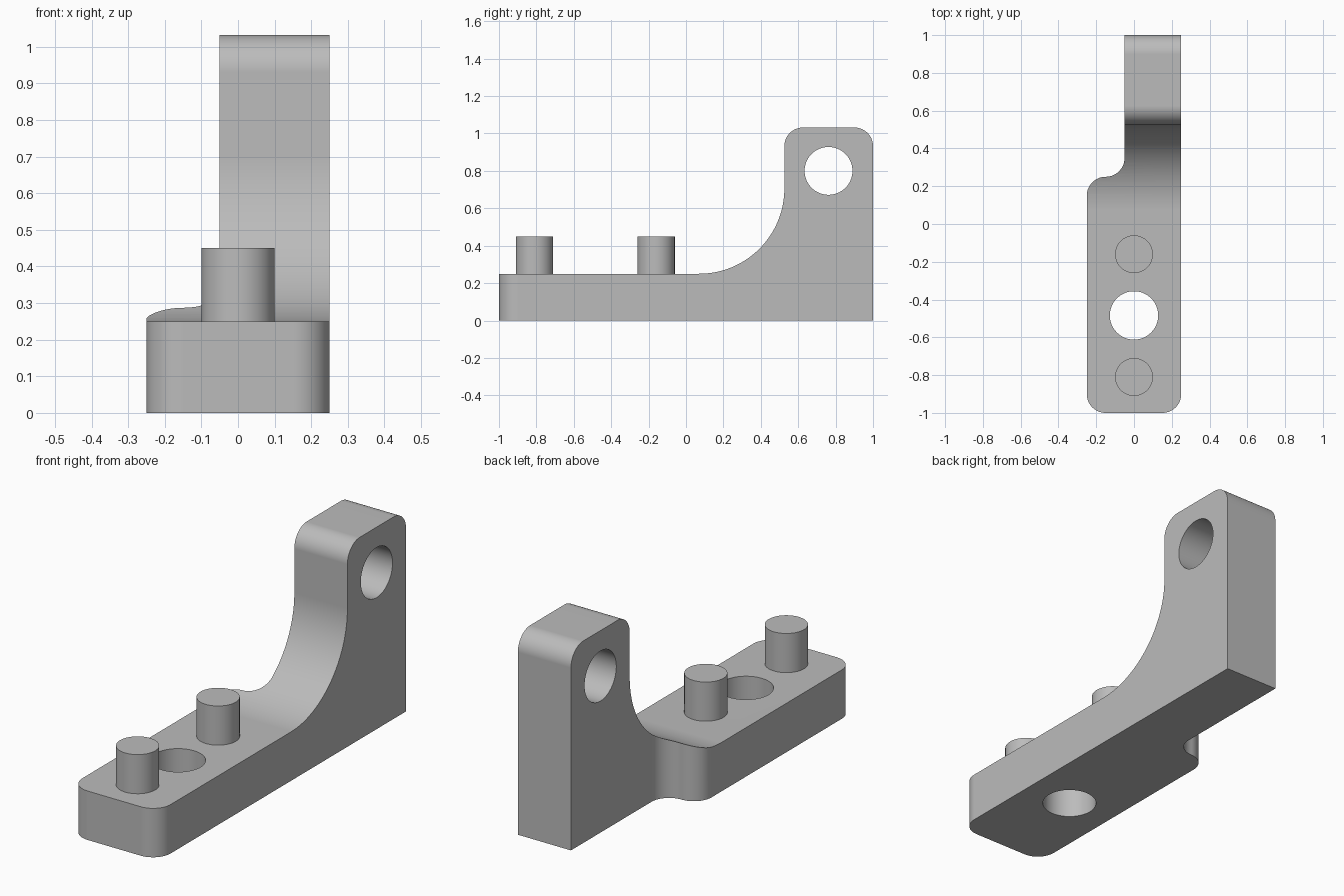
import bpy
import bmesh
import math
from mathutils import Matrix, Vector

old = bpy.data.objects.get("Cube")
if old:
    bpy.data.objects.remove(old)

# Single grey material
grey = bpy.data.materials.new("plain grey")
grey.use_nodes = True
colour = (0.5, 0.5, 0.5, 1)
grey.diffuse_color = colour
grey.node_tree.nodes["Principled BSDF"].inputs["Base Color"].default_value = colour


def rounded(corners, steps=20):
    """Fillet each (u, v, radius) corner of an outline."""
    points = []
    for i, (u, v, radius) in enumerate(corners):
        here = Vector((u, v))
        if radius == 0:
            points.append(here)
            continue
        before = (Vector(corners[i - 1][:2]) - here).normalized()
        after = (Vector(corners[(i + 1) % len(corners)][:2]) - here).normalized()
        centre = here + (before + after) * radius
        for s in range(steps + 1):
            a = math.pi / 2 * s / steps
            points.append(centre - radius * (after * math.cos(a) + before * math.sin(a)))
    return points


def make_object(name, bm):
    bmesh.ops.remove_doubles(bm, verts=bm.verts, dist=0.0001)
    bmesh.ops.recalc_face_normals(bm, faces=bm.faces)
    mesh = bpy.data.meshes.new(name)
    bm.to_mesh(mesh)
    bm.free()
    mesh.materials.append(grey)
    obj = bpy.data.objects.new(name, mesh)
    bpy.context.collection.objects.link(obj)
    return obj


def extrude(name, outline, place, low, high):
    bm = bmesh.new()
    face = bm.faces.new([bm.verts.new(place(p.x, p.y, low)) for p in outline])
    result = bmesh.ops.extrude_face_region(bm, geom=[face])
    moved = [g for g in result["geom"] if isinstance(g, bmesh.types.BMVert)]
    shift = Vector(place(0, 0, high)) - Vector(place(0, 0, low))
    bmesh.ops.translate(bm, verts=moved, vec=shift)
    return make_object(name, bm)


def cylinder(name, radius, depth, centre, turn=0):
    bm = bmesh.new()
    matrix = Matrix.Translation(centre) @ Matrix.Rotation(turn, 4, "Y")
    bmesh.ops.create_cone(bm, cap_ends=True, segments=64, radius1=radius,
                          radius2=radius, depth=depth, matrix=matrix)
    return make_object(name, bm)


def activate(obj):
    bpy.ops.object.select_all(action="DESELECT")
    obj.select_set(True)
    bpy.context.view_layer.objects.active = obj


def cut(obj, cutter, operation):
    mod = obj.modifiers.new("cut", "BOOLEAN")
    mod.operation = operation
    mod.solver = "EXACT"
    mod.object = cutter
    activate(obj)
    bpy.ops.object.modifier_apply(modifier=mod.name)
    bpy.data.objects.remove(cutter)


def smooth(obj):
    activate(obj)
    bpy.ops.object.shade_smooth_by_angle(angle=math.radians(30))
    mod = obj.modifiers.new("even shading", "WEIGHTED_NORMAL")
    mod.keep_sharp = True


# Bracket: side profile trimmed to the plan outline
side = rounded([(-1.1, 0, 0), (1, 0, 0), (1, 1.032, 0.1), (0.526, 1.032, 0.1),
                (0.526, 0.25, 0.456), (-1.1, 0.25, 0)], 32)
bracket = extrude("bracket", side, lambda u, v, w: (w, u, v), -0.3, 0.3)
plan = rounded([(-0.25, -1, 0.1), (0.25, -1, 0.1), (0.25, 1.1, 0),
                (-0.05, 1.1, 0), (-0.05, 0.25, 0.1), (-0.25, 0.25, 0.1)])
trim = extrude("plan_trim", plan, lambda u, v, w: (u, v, w), -0.1, 1.2)
cut(bracket, trim, "INTERSECT")

# Bolt hole through the base and cross hole through the upright
cut(bracket, cylinder("bolt_hole", 0.128, 1, (0, -0.484, 0.1)), "DIFFERENCE")
cut(bracket, cylinder("cross_hole", 0.128, 1, (0.1, 0.762, 0.8), math.pi / 2), "DIFFERENCE")
smooth(bracket)

# Locating pins
for name, y in (("front_pin", -0.81), ("rear_pin", -0.16)):
    smooth(cylinder(name, 0.1, 0.2, (0, y, 0.35)))
